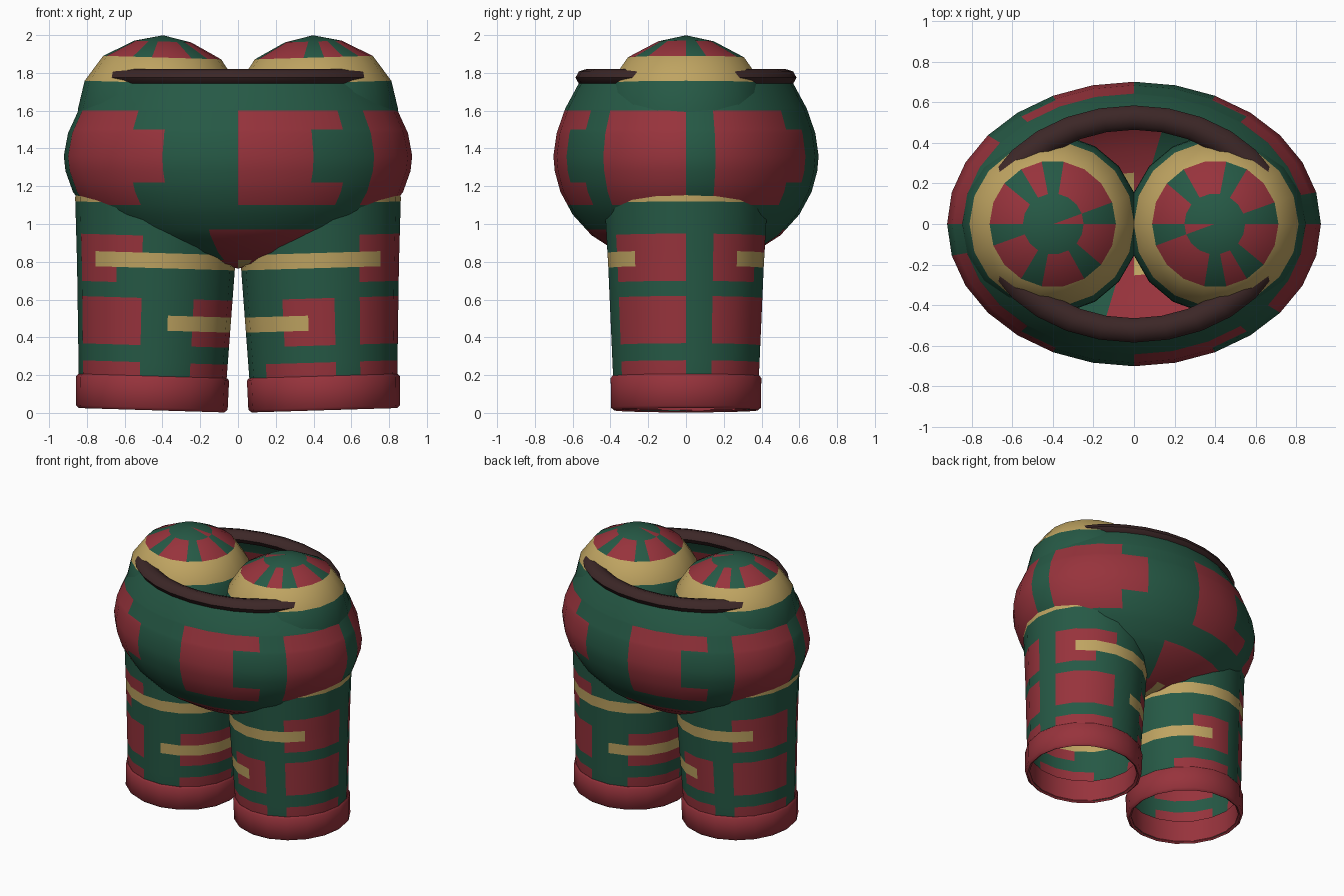
import bpy
import bmesh
from math import sin, cos, pi, radians
from mathutils import Matrix

cube = bpy.data.objects.get("Cube")
if cube:
    bpy.data.objects.remove(cube)

# Flat colours
GREEN, RED, GOLD, BROWN = range(4)
PALETTE = [("forest_green", (0.019, 0.1, 0.06)), ("brick_red", (0.31, 0.033, 0.045)),
           ("sand_gold", (0.52, 0.37, 0.12)), ("dark_brown", (0.045, 0.02, 0.02))]
materials = []
for label, rgb in PALETTE:
    mat = bpy.data.materials.new(label)
    mat.use_nodes = True
    mat.diffuse_color = (*rgb, 1)
    bsdf = mat.node_tree.nodes["Principled BSDF"]
    bsdf.inputs["Base Color"].default_value = (*rgb, 1)
    bsdf.inputs["Roughness"].default_value = 0.8
    materials.append(mat)


def with_rows(profile, cuts):
    """Add rings to an upright profile at the heights where colours change."""
    rows = list(profile)
    for z in cuts:
        for (r0, z0), (r1, z1) in zip(profile, profile[1:]):
            if z0 + 0.004 < z < z1 - 0.004:
                rows.append((r0 + (r1 - r0) * (z - z0) / (z1 - z0), z))
    return sorted(rows, key=lambda p: p[1])


def lathe(name, rows, columns, rule, start=0.0, wide=1.0, closed=False, matrix=Matrix()):
    """Spin a profile; angle 0 is the front and grows towards +x."""
    bm = bmesh.new()
    rings = []
    for r, z in rows:
        ring = []
        for i in range(columns):
            a = radians(start) + 2 * pi * i / columns
            ring.append(bm.verts.new((r * wide * sin(a), -r * cos(a), z)))
        rings.append(ring)
    pairs = list(zip(range(len(rows) - 1), range(1, len(rows))))
    if closed:
        pairs.append((len(rows) - 1, 0))
    for lo, hi in pairs:
        for i in range(columns):
            k = (i + 1) % columns
            face = bm.faces.new((rings[lo][i], rings[lo][k], rings[hi][k], rings[hi][i]))
            face.material_index = rule(i, (rows[lo][1] + rows[hi][1]) / 2)
    bmesh.ops.remove_doubles(bm, verts=bm.verts, dist=0.0005)
    mesh = bpy.data.meshes.new(name)
    bm.to_mesh(mesh)
    bm.free()
    for mat in materials:
        mesh.materials.append(mat)
    obj = bpy.data.objects.new(name, mesh)
    obj.matrix_world = matrix
    bpy.context.collection.objects.link(obj)
    bpy.ops.object.select_all(action='DESELECT')
    obj.select_set(True)
    bpy.context.view_layer.objects.active = obj
    bpy.ops.object.shade_smooth_by_angle(angle=radians(50))
    return obj


# Body: open-topped bowl, pattern repeats every half turn
def body_colour(i, z):
    u = i % 14
    middle = 1.22 < z < 1.5
    if 1.1 < z < 1.6:
        if u == 2:
            return GREEN if middle else RED
        if u == 11:
            return RED if middle else GREEN
        return RED if u in (0, 1, 4, 5, 6, 8, 9, 10) else GREEN
    if z < 0.81:
        return GOLD if u == 0 else RED
    if z < 0.97:
        return RED if u < 5 or u == 13 else GREEN
    return GREEN


body_profile = [(0, 0.765), (0.2, 0.79), (0.36, 0.85), (0.5, 0.94), (0.6, 1.05),
                (0.665, 1.17), (0.695, 1.28), (0.702, 1.36), (0.685, 1.48),
                (0.64, 1.61), (0.57, 1.74), (0.545, 1.78)]
lathe("body", with_rows(body_profile, (0.81, 0.97, 1.1, 1.22, 1.5, 1.6)), 28,
      body_colour, wide=1.314)

# Waistband: flattened ring
band = [(0.525 + 0.06 * cos(k * pi / 4), 1.775 + 0.046 * sin(k * pi / 4)) for k in range(8)]
lathe("waistband", band, 28, lambda i, z: BROWN, wide=1.314, closed=True)


# Legs: domed tubes, open at the foot
def leg_colour(i, z):
    a = 20 * i + 10           # start angle of this column
    inside = lambda lo, hi: lo <= a < hi or lo <= a - 360 < hi
    panel = inside(30, 90) or inside(110, 170)
    if z > 1.95:
        return RED if inside(270, 290) else GREEN
    if z > 1.865:
        return GREEN if a in (30, 90, 150, 210, 270, 350) else RED
    if z > 1.73 or 1.09 < z < 1.2:
        return GOLD
    if 0.83 < z < 0.92:
        return RED if panel else GREEN
    if 0.75 < z < 0.83:
        if inside(130, 410) or inside(-230, 50):
            return GOLD
        return RED if panel else GREEN
    if 0.67 < z < 0.75:
        return RED if inside(30, 90) or inside(110, 150) else GREEN
    if 0.34 < z < 0.59:
        if 0.42 < z < 0.5:
            if inside(190, 350):
                return GOLD
            return RED if panel or inside(-10, 10) else GREEN
        return RED if panel or inside(210, 270) or inside(-30, 10) else GREEN
    if z < 0.25:
        return RED if panel or inside(210, 270) or inside(-50, 10) else GREEN
    return GREEN


leg_profile = [(0.372, 0.005), (0.392, 0.18), (0.418, 0.76), (0.438, 1.1), (0.443, 1.45),
               (0.438, 1.58), (0.407, 1.73), (0.312, 1.865), (0.15, 1.95), (0, 1.983)]
leg_rows = with_rows(leg_profile, (0.25, 0.34, 0.42, 0.5, 0.59, 0.67, 0.75, 0.83, 0.92, 1.09, 1.2))
cuff_rows = [(0.37, 0.01), (0.385, -0.003), (0.402, 0.012), (0.405, 0.165), (0.395, 0.178), (0.375, 0.17)]

for turn, side in enumerate(("left", "right")):
    place = (Matrix.Rotation(turn * pi, 4, 'Z') @ Matrix.Translation((0.457, 0, 0.017))
             @ Matrix.Rotation(-0.03, 4, 'Y'))
    lathe(side + "_leg", leg_rows, 18, leg_colour, start=10, matrix=place)
    lathe(side + "_cuff", cuff_rows, 18, lambda i, z: RED, start=10, closed=True, matrix=place)
